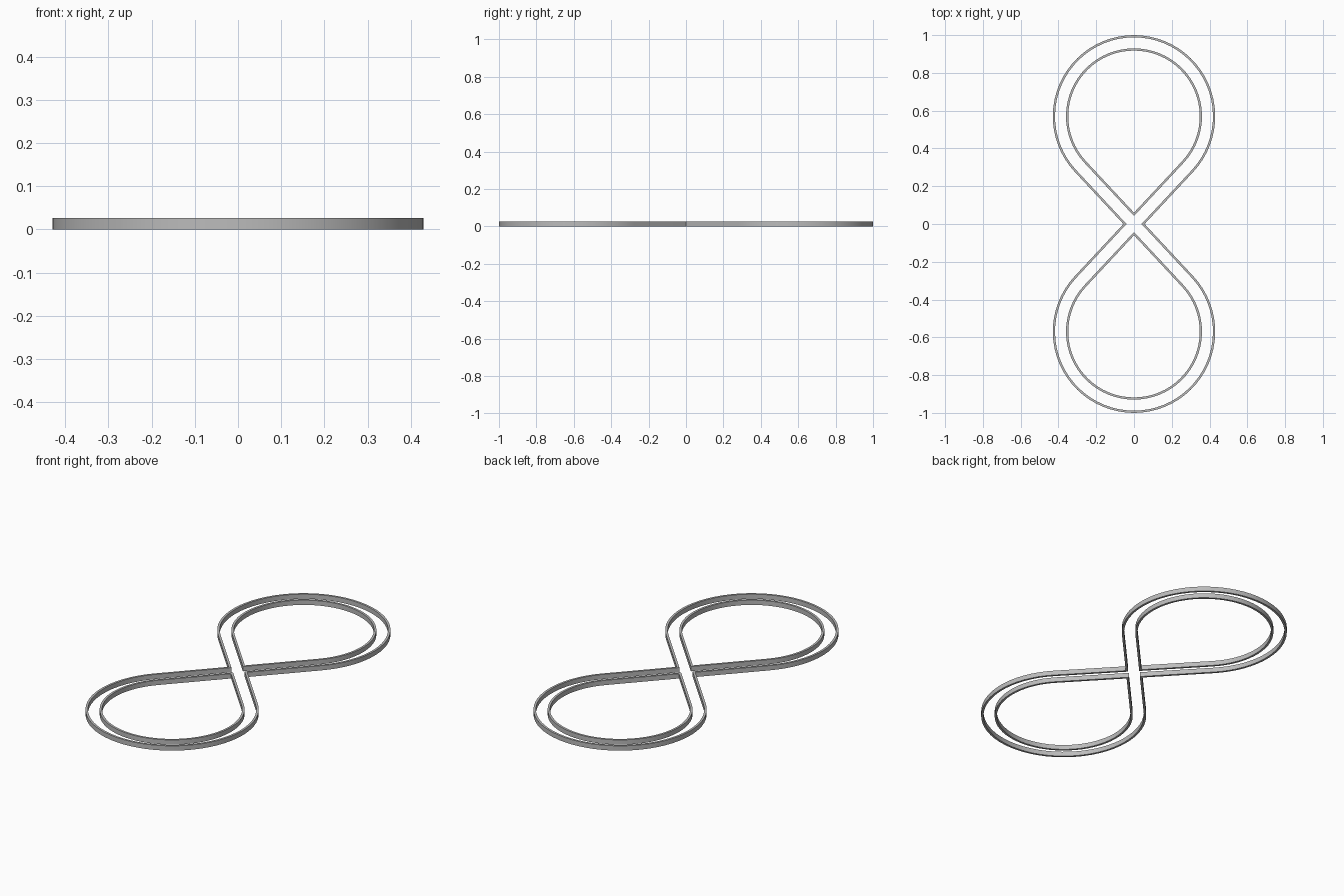
import bpy, bmesh, math

cube = bpy.data.objects.get("Cube")
if cube:
    bpy.data.objects.remove(cube)

CENTRE_Y = 0.57       # middle of each loop
LANE_R = 0.389        # radius of the lane centre line
WALL = 0.012
HEIGHT = 0.026
STEPS = 48
CROSS = math.asin(LANE_R / CENTRE_Y)   # half angle of the crossing

grey = bpy.data.materials.new("grey")
grey.use_nodes = True
grey.diffuse_color = (0.5, 0.5, 0.5, 1)
grey.node_tree.nodes["Principled BSDF"].inputs["Base Color"].default_value = (0.5, 0.5, 0.5, 1)


def arc(radius):
    """Loop arc from the right tangent point over the top to the left one."""
    sweep = math.pi + 2 * CROSS
    return [(radius * math.cos(-CROSS + sweep * i / STEPS),
             CENTRE_Y + radius * math.sin(-CROSS + sweep * i / STEPS))
            for i in range(STEPS + 1)]


def teardrop(radius):
    return [(0, (LANE_R - radius) / math.sin(CROSS))] + arc(radius)


def figure_eight(radius):
    waist = (radius - LANE_R) / math.cos(CROSS)
    upper = arc(radius)
    lower = [(-x, -y) for x, y in upper]
    return [(waist, 0)] + upper + [(-waist, 0)] + lower


def wall(name, outer, inner):
    """Closed upright wall between two matching outlines."""
    bm = bmesh.new()
    rings = [[bm.verts.new((x, y, z)) for x, y in line]
             for line, z in ((outer, 0), (outer, HEIGHT), (inner, HEIGHT), (inner, 0))]
    n = len(outer)
    for k in range(4):
        a, b = rings[k], rings[(k + 1) % 4]
        for i in range(n):
            j = (i + 1) % n
            bm.faces.new((a[i], a[j], b[j], b[i]))
    bmesh.ops.recalc_face_normals(bm, faces=bm.faces)
    mesh = bpy.data.meshes.new(name)
    bm.to_mesh(mesh)
    bm.free()
    mesh.materials.append(grey)
    obj = bpy.data.objects.new(name, mesh)
    bpy.context.collection.objects.link(obj)
    bpy.ops.object.select_all(action="DESELECT")
    obj.select_set(True)
    bpy.context.view_layer.objects.active = obj
    bpy.ops.object.shade_smooth_by_angle(angle=math.radians(30))


# Outer wall of the track
R_OUT = 1 - CENTRE_Y
wall("outer_wall", figure_eight(R_OUT), figure_eight(R_OUT - WALL))

# Inner walls, one in each loop
R_IN = 2 * LANE_R - R_OUT + WALL
for name, side in (("back_inner_wall", 1), ("front_inner_wall", -1)):
    wall(name, *[[(side * x, side * y) for x, y in teardrop(r)]
                 for r in (R_IN, R_IN - WALL)])
